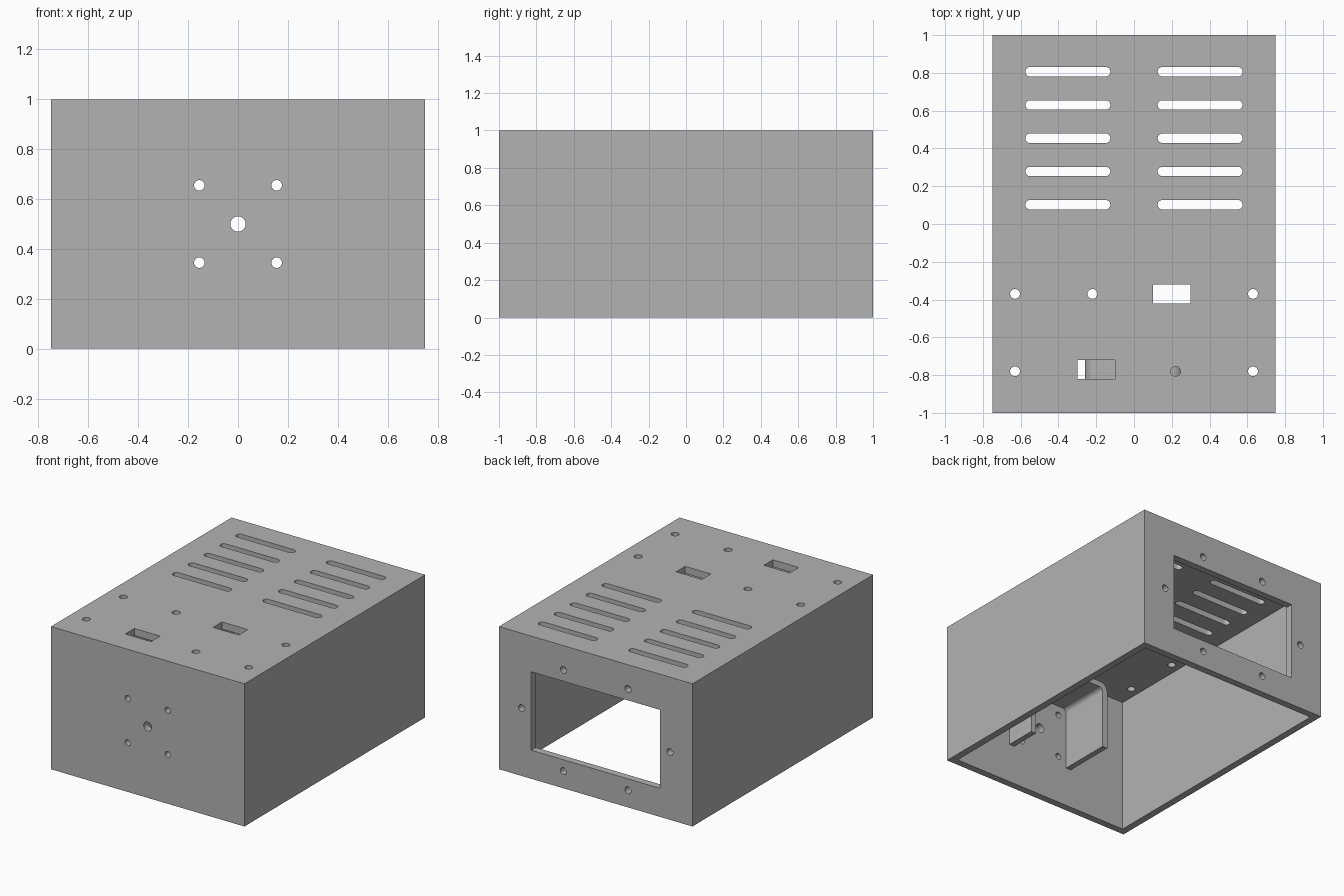
import bpy, bmesh, math
from mathutils import Matrix, Vector

cube = bpy.data.objects.get("Cube")
if cube:
    bpy.data.objects.remove(cube, do_unlink=True)

grey = bpy.data.materials.new("plain grey")
grey.use_nodes = True
colour = (0.45, 0.45, 0.45, 1)
grey.diffuse_color = colour
grey.node_tree.nodes["Principled BSDF"].inputs["Base Color"].default_value = colour

WALL = 0.05


def add_box(bm, lo, hi):
    lo, hi = Vector(lo), Vector(hi)
    m = Matrix.Translation((lo + hi) / 2) @ Matrix.Diagonal((*(hi - lo), 1))
    bmesh.ops.create_cube(bm, size=1, matrix=m)


def add_hole(bm, centre, radius, axis):
    turn = Matrix.Rotation(math.pi / 2, 4, 'X') if axis == 'Y' else Matrix()
    bmesh.ops.create_cone(bm, cap_ends=True, segments=32, radius1=radius, radius2=radius,
                          depth=0.2, matrix=Matrix.Translation(centre) @ turn)


def extrude_outline(bm, points, direction):
    face = bm.faces.new([bm.verts.new(p) for p in points])
    moved = bmesh.ops.extrude_face_region(bm, geom=[face])["geom"]
    verts = [v for v in moved if isinstance(v, bmesh.types.BMVert)]
    bmesh.ops.translate(bm, verts=verts, vec=direction)
    bmesh.ops.recalc_face_normals(bm, faces=bm.faces)


def arc(cx, cy, r, start, end, steps=10):
    angles = [math.radians(start + (end - start) * i / steps) for i in range(steps + 1)]
    return [(cx + r * math.cos(a), cy + r * math.sin(a)) for a in angles]


def make_object(name, bm):
    mesh = bpy.data.meshes.new(name)
    bm.to_mesh(mesh)
    bm.free()
    mesh.materials.append(grey)
    obj = bpy.data.objects.new(name, mesh)
    bpy.context.collection.objects.link(obj)
    return obj


def cut(obj, bm):
    # subtract the cutter shapes and keep the finished mesh
    cutter = make_object("cutter", bm)
    cutter.hide_render = True
    mod = obj.modifiers.new("cut", 'BOOLEAN')
    mod.operation, mod.solver, mod.object = 'DIFFERENCE', 'EXACT', cutter
    graph = bpy.context.evaluated_depsgraph_get()
    graph.update()
    mesh = bpy.data.meshes.new_from_object(obj.evaluated_get(graph))
    obj.modifiers.clear()
    obj.data = mesh
    bpy.data.objects.remove(cutter, do_unlink=True)


def smooth(obj):
    bpy.ops.object.select_all(action='DESELECT')
    obj.select_set(True)
    bpy.context.view_layer.objects.active = obj
    bpy.ops.object.shade_smooth_by_angle(angle=math.radians(30))


# enclosure: hollow box open at the bottom
bm = bmesh.new()
add_box(bm, (-0.75, -1, 0), (0.75, 1, 1))
enclosure = make_object("enclosure", bm)
bm = bmesh.new()
add_box(bm, (-0.75 + WALL, -1 + WALL, -0.1), (0.75 - WALL, 1 - WALL, 1 - WALL))
cut(enclosure, bm)

bm = bmesh.new()
# vent slots in the top
for row in range(5):
    y = 0.102 + 0.176 * row
    for side in (-0.35, 0.35):
        outline = arc(side + 0.2, y, 0.025, -90, 90) + arc(side - 0.2, y, 0.025, 90, 270)
        extrude_outline(bm, [(px, py, 0.9) for px, py in outline], (0, 0, 0.2))
# screw holes and switch openings in the top
for x, y in ((-0.63, -0.37), (0.63, -0.37), (-0.63, -0.78), (0.63, -0.78),
             (-0.22, -0.37), (0.22, -0.78)):
    add_hole(bm, (x, y, 1), 0.026, 'Z')
for x, y in ((0.2, -0.37), (-0.2, -0.77)):
    add_box(bm, (x - 0.1, y - 0.05, 0.9), (x + 0.1, y + 0.05, 1.1))
# shaft hole and screw holes in the front
add_hole(bm, (0, -1, 0.5), 0.031, 'Y')
for x in (-0.155, 0.155):
    for z in (0.345, 0.655):
        add_hole(bm, (x, -1, z), 0.021, 'Y')
# window and screw holes in the back
add_box(bm, (-0.5, 0.9, 0.2), (0.5, 1.1, 0.75))
for side in (-1, 1):
    for x, z in ((0.25, 0.83), (0.575, 0.475), (0.25, 0.12)):
        add_hole(bm, (side * x, 1, z), 0.024, 'Y')
cut(enclosure, bm)
smooth(enclosure)

# motor bracket: rounded arch behind the front wall
bm = bmesh.new()
outer = [(0.26, 0.28)] + arc(0.2, 0.7, 0.06, 0, 90) + arc(-0.2, 0.7, 0.06, 90, 180) + [(-0.26, 0.28)]
inner = [(-0.22, 0.28)] + arc(-0.19, 0.69, 0.03, 180, 90) + arc(0.19, 0.69, 0.03, 90, 0) + [(0.22, 0.28)]
extrude_outline(bm, [(x, -0.955, z) for x, z in outer + inner], (0, 0.375, 0))
bracket = make_object("motor_bracket", bm)
# one cheek of the bracket is shorter
bm = bmesh.new()
add_box(bm, (0.21, -0.73, 0.2), (0.3, -0.5, 0.69))
cut(bracket, bm)
smooth(bracket)
